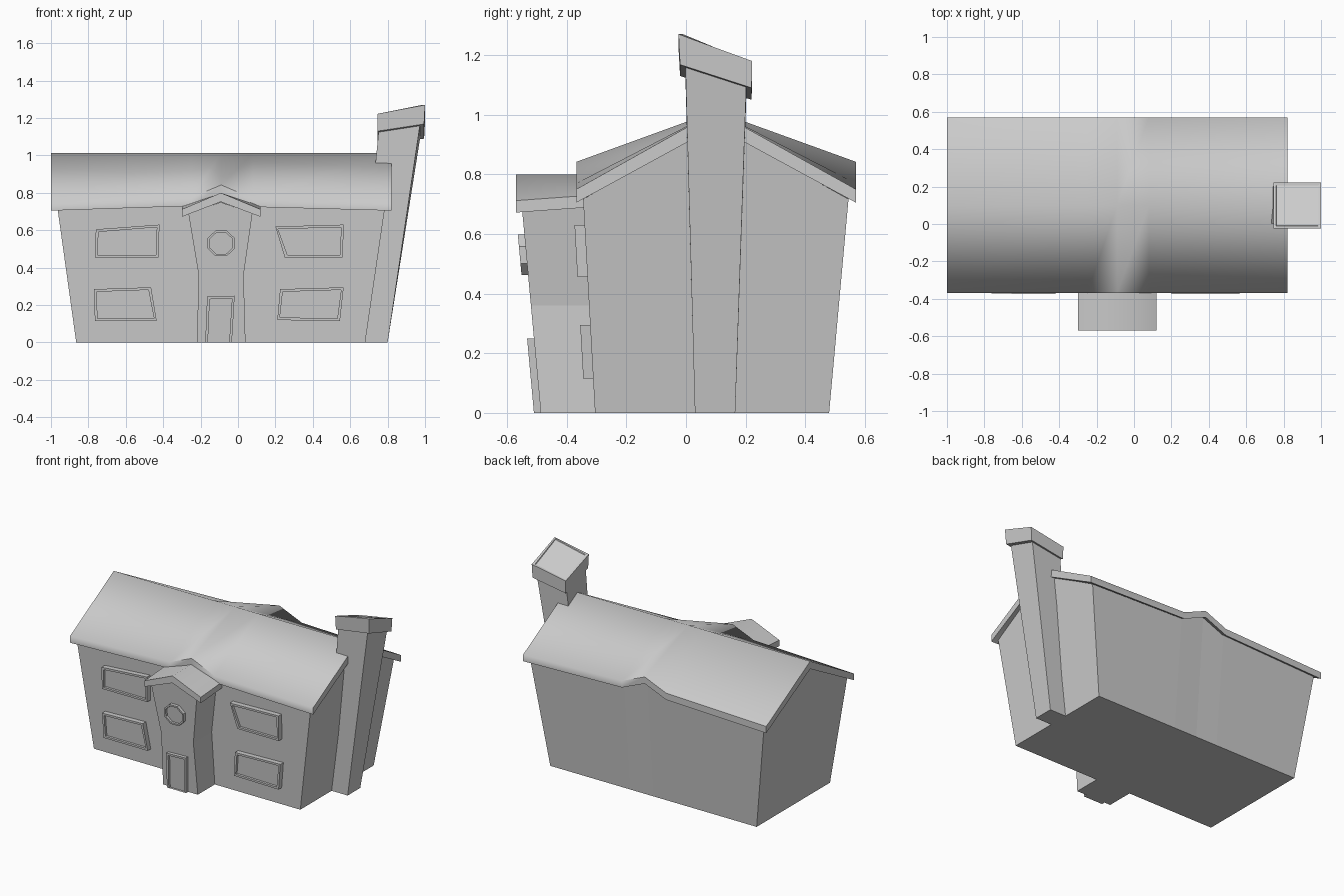
import bpy, bmesh, math

if "Cube" in bpy.data.objects:
    bpy.data.objects.remove(bpy.data.objects["Cube"])


def loft(name, rings, smooth=None):
    """Skin matching rings of points and close both ends."""
    bm = bmesh.new()
    vs = [[bm.verts.new(p) for p in r] for r in rings]
    n = len(rings[0])
    for a, b in zip(vs, vs[1:]):
        for i in range(n):
            j = (i + 1) % n
            bm.faces.new((a[i], a[j], b[j], b[i]))
    bm.faces.new(vs[0][::-1])
    bm.faces.new(vs[-1])
    bmesh.ops.recalc_face_normals(bm, faces=bm.faces[:])
    me = bpy.data.meshes.new(name)
    bm.to_mesh(me)
    bm.free()
    ob = bpy.data.objects.new(name, me)
    bpy.context.collection.objects.link(ob)
    if smooth:
        bpy.ops.object.select_all(action='DESELECT')
        ob.select_set(True)
        bpy.context.view_layer.objects.active = ob
        bpy.ops.object.shade_smooth_by_angle(angle=math.radians(smooth))
    return ob


def wall_y(z):
    return -0.305 - 0.057 * z


def porch_y(z):
    return -0.487 - 0.092 * z


# Eave line stations (x, underside z): the eave kinks up over the porch
eave = [(-1, .705), (-.25, .73), (-.09, .797), (.08, .725), (.82, .705)]

# Main walls, leaning outwards, with gable ends
ends = {0: (-.865, -.965, -.985), 4: (.68, .785, .80)}
rings = []
for i, (x, z) in enumerate(eave):
    xb, xe, xr = ends.get(i, (x, x, x))
    t = z + .012
    rings.append([(xb, -.305, 0), (xe, -.345, t), (xr, .1, .965),
                  (xe, .545, t), (xb, .48, 0)])
loft("house_walls", rings)

# Main roof
loft("main_roof", [[(x, -.368, z), (x, -.368, z + .045), (x, .1, 1.012),
                    (x, .57, z + .045), (x, .57, z), (x, .1, .96)]
                   for x, z in eave], 62)

# Porch with a pinched waist
prof = [(-.22, 0), (.04, 0), (.03, .36), (.077, .69), (-.092, .75),
        (-.265, .69), (-.21, .36)]
loft("porch_walls", [[(x, porch_y(z), z) for x, z in prof],
                     [(x, -.29, z) for x, z in prof]])

# Porch roof
loft("porch_roof", [[(-.30, y, e), (-.30, y, e + .04), (-.092, y, .80),
                     (.12, y, e + .04), (.12, y, e), (-.092, y, .752)]
                    for y, e in ((-.57, .672), (-.32, .69))], 50)


# Framed openings with a recessed panel
def framed(name, pts, plane, out, rim=.014, recess=.016):
    cx = sum(p[0] for p in pts) / len(pts)
    cz = sum(p[1] for p in pts) / len(pts)
    inner = []
    for x, z in pts:
        if len(pts) > 4:
            d = math.hypot(x - cx, z - cz)
            inner.append((x - (x - cx) / d * rim, z - (z - cz) / d * rim))
        else:
            nz = z if z == 0 else z - math.copysign(rim, z - cz)
            inner.append((x - math.copysign(rim, x - cx), nz))
    loft(name, [[(x, plane(z) + .01, z) for x, z in pts],
                [(x, plane(z) - out, z) for x, z in pts],
                [(x, plane(z) - out, z) for x, z in inner],
                [(x, plane(z) - out + recess, z) for x, z in inner]])


windows = {
    "window_upper_left": [(-.765, .455), (-.425, .455), (-.42, .63), (-.76, .605)],
    "window_upper_right": [(.25, .455), (.56, .455), (.565, .63), (.20, .62)],
    "window_lower_left": [(-.765, .115), (-.435, .115), (-.465, .295), (-.77, .285)],
    "window_lower_right": [(.21, .12), (.545, .115), (.565, .295), (.225, .285)],
}
for name, pts in windows.items():
    framed(name, pts, wall_y, .033)
framed("front_door", [(-.175, 0), (-.033, 0), (-.018, .25), (-.165, .245)], porch_y, .023)
octagon = [(-.09 + .078 * math.cos(math.pi * (k + .5) / 4),
            .53 + .074 * math.sin(math.pi * (k + .5) / 4)) for k in range(8)]
framed("round_window", octagon, porch_y, .022, .012)


# Chimney: flared shaft and tilted cap
def quad(x0, x1, y0, y1, zs):
    return list(zip((x0, x1, x1, x0), (y0, y0, y1, y1), zs))


low = (1.13, 1.168, 1.09, 1.05)
loft("chimney_shaft", [quad(.64, .80, .03, .165, [0] * 4),
                       quad(.755, .978, -.003, .203, [z + .03 for z in low])])
top = (1.222, 1.27, 1.18, 1.135)
loft("chimney_cap", [quad(.747, .995, -.02, .22, low),
                     quad(.745, 1.0, -.025, .222, top),
                     quad(.76, .985, -.01, .207, top),
                     quad(.762, .983, -.008, .205, [z - .006 for z in top])])
